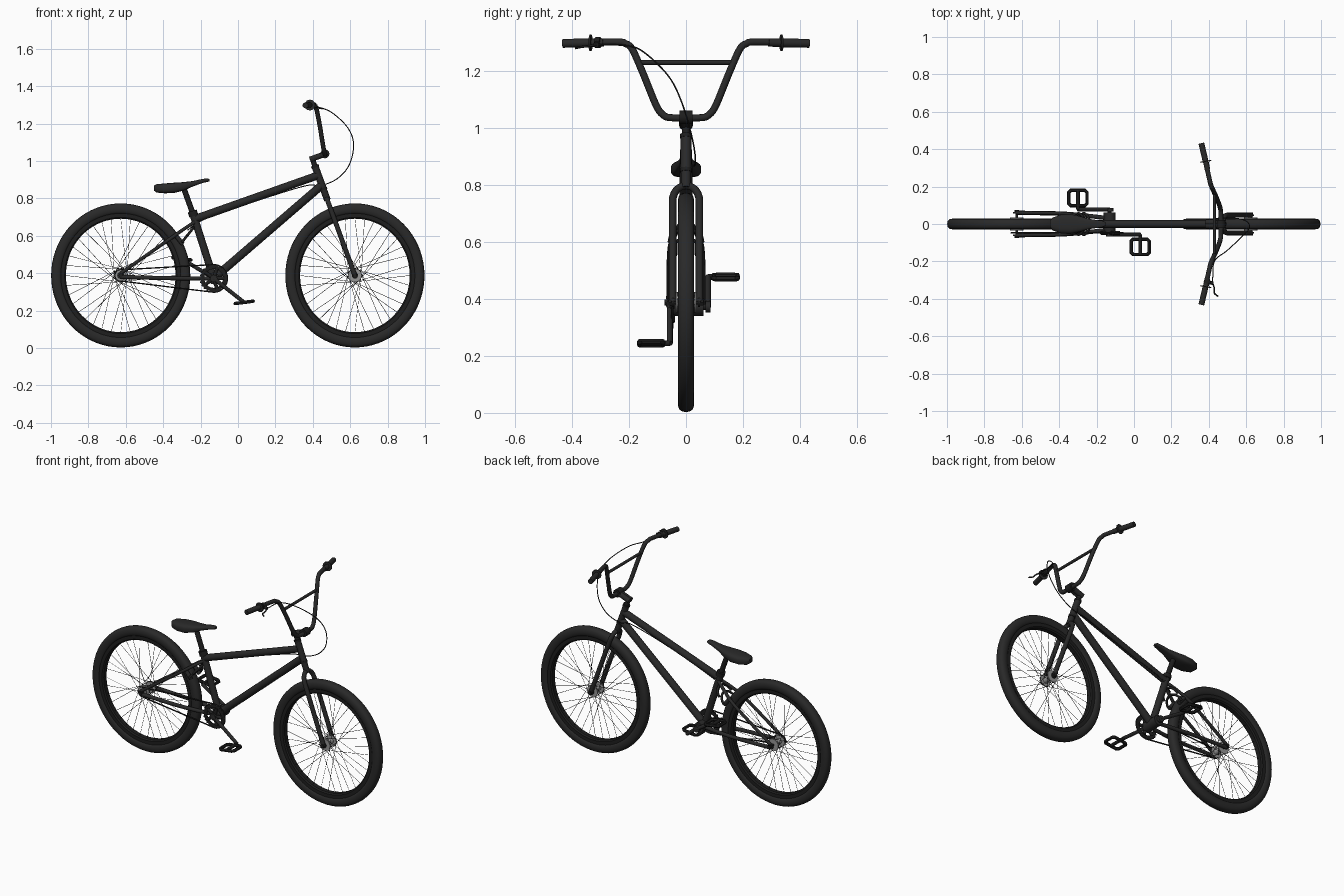
import bpy, bmesh, math
from math import sin, cos, pi, tau
from mathutils import Vector

old = bpy.data.objects.get("Cube")
if old:
    bpy.data.objects.remove(old, do_unlink=True)


def material(name, level):
    m = bpy.data.materials.new(name)
    m.use_nodes = True
    col = (level, level, level, 1)
    m.diffuse_color = col
    m.node_tree.nodes["Principled BSDF"].inputs["Base Color"].default_value = col
    return m


PAINT = material("black paint", 0.022)
RUBBER = material("dark rubber", 0.022)
DARK = material("deep black", 0.013)
STEEL = material("grey steel", 0.3)
parts = []


def add(name, mesh, mat):
    mesh.materials.clear()
    mesh.materials.append(mat)
    ob = bpy.data.objects.new(name, mesh)
    bpy.context.collection.objects.link(ob)
    parts.append(ob)
    return ob


def smooth_path(pts, n=8):
    """Catmull-Rom path through the points."""
    p = [Vector(q) for q in pts]
    p = [2 * p[0] - p[1]] + p + [2 * p[-1] - p[-2]]
    out = []
    for a, b, c, d in zip(p, p[1:], p[2:], p[3:]):
        for i in range(n):
            t = i / n
            out.append(0.5 * (2 * b + (c - a) * t + (2 * a - 5 * b + 4 * c - d) * t ** 2
                              + (3 * b - a - 3 * c + d) * t ** 3))
    return out + [p[-2]]


def tubes(name, paths, r, mat=PAINT, closed=False, res=3):
    """Round tubes swept along one or more paths."""
    cu = bpy.data.curves.new(name, "CURVE")
    cu.dimensions = "3D"
    cu.bevel_depth, cu.bevel_resolution, cu.use_fill_caps = r, res, True
    for path in paths:
        s = cu.splines.new("POLY")
        s.points.add(len(path) - 1)
        for pt, co in zip(s.points, path):
            pt.co = (*co, 1)
        s.use_cyclic_u = closed
    tmp = bpy.data.objects.new(name, cu)
    bpy.context.collection.objects.link(tmp)
    dg = bpy.context.evaluated_depsgraph_get()
    mesh = bpy.data.meshes.new_from_object(tmp.evaluated_get(dg))
    bpy.data.objects.remove(tmp, do_unlink=True)
    return add(name, mesh, mat)


def rod(name, a, b, r, mat=PAINT, res=4):
    return tubes(name, [[a, b]], r, mat, res=res)


def mirrored(path):
    return [path, [(x, -y, z) for x, y, z in path]]


def power(v, e):
    return math.copysign(abs(v) ** e, v)


def loft(name, rings, mat, wrap=False):
    """Skin a list of closed rings."""
    bm = bmesh.new()
    vs = [[bm.verts.new(c) for c in ring] for ring in rings]
    for a, b in zip(vs, vs[1:] + vs[:1] if wrap else vs[1:]):
        for i in range(len(a)):
            j = (i + 1) % len(a)
            bm.faces.new((a[i], a[j], b[j], b[i]))
    if not wrap:
        bm.faces.new(vs[0])
        bm.faces.new(vs[-1])
    bmesh.ops.recalc_face_normals(bm, faces=bm.faces)
    me = bpy.data.meshes.new(name)
    bm.to_mesh(me)
    bm.free()
    return add(name, me, mat)


def lathe(name, x, z, profile, mat, seg=72, squash=1.0, teeth=0.0):
    """Spin a closed (radius, y) profile about a sideways axle."""
    rings = []
    for k in range(seg):
        a = tau * k / seg
        cut = teeth if k % 4 > 1 else 0
        rings.append([(x + (r - cut * (r > 0.07)) * cos(a), y,
                       z + (r - cut * (r > 0.07)) * sin(a) * squash) for r, y in profile])
    return loft(name, rings, mat, wrap=True)


def box(r0, r1, y0, y1):
    return [(r0, y0), (r1, y0), (r1, y1), (r0, y1)]


# Wheels
AZ = 0.388
TALL = 1.035
for side, wx in (("front", 0.625), ("rear", -0.627)):
    tread = [(0.343 + 0.029 * power(cos(a), 0.8), 0.0285 * power(sin(a), 0.8))
             for a in (tau * i / 16 for i in range(16))]
    lathe(side + "_tyre", wx, AZ, tread, RUBBER, squash=TALL)
    rim = [(0.293, -0.014), (0.3, -0.021), (0.324, -0.021),
           (0.324, 0.021), (0.3, 0.021), (0.293, 0.014)]
    lathe(side + "_rim", wx, AZ, rim, DARK, squash=TALL)
    rod(side + "_hub", (wx, -0.034, AZ), (wx, 0.034, AZ), 0.016, STEEL)
    for s in (-1, 1):
        lathe(side + "_hub_flange", wx, AZ, box(0.012, 0.036, s * 0.03, s * 0.035), STEEL, 32)
    half = 0.062 if side == "front" else 0.075
    rod(side + "_axle", (wx, -half, AZ), (wx, half, AZ), 0.007, DARK)
    for s in (-1, 1):
        rod(side + "_axle_nut", (wx, s * (half - 0.012), AZ), (wx, s * half, AZ), 0.012, DARK, 1)
    spokes = []
    for k in range(36):
        a = tau * k / 36
        lean = 1.4 if k // 2 % 2 else -1.4
        y = 0.029 if k % 2 else -0.029
        spokes.append([(wx + 0.034 * cos(a + lean), y, AZ + 0.034 * sin(a + lean)),
                       (wx + 0.296 * cos(a), 0, AZ + 0.296 * TALL * sin(a))])
    tubes(side + "_spokes", spokes, 0.0012, DARK, res=0)


# Steering axis and fork
def steer(z, y=0.0):
    return (0.625 - (z - AZ) * 0.365, y, z)


rod("head_tube", steer(0.85), steer(0.965), 0.019)
rod("steerer", steer(0.79), steer(1.02), 0.014, DARK)
for z in (0.845, 0.965):
    rod("headset_cup", steer(z), steer(z + 0.012), 0.021, DARK)
legs = [steer(AZ, 0.047), steer(0.745, 0.047)]
arch = [steer(0.745 + 0.053 * sin(pi * i / 12), 0.047 * cos(pi * i / 12)) for i in range(13)]
tubes("fork", [legs[:1] + arch + [steer(AZ, -0.047)]], 0.0135)
rod("fork_crown", steer(0.79), steer(0.85), 0.018)
for s in (-1, 1):
    rod("fork_dropout", (0.625, s * 0.042, AZ), (0.625, s * 0.05, AZ), 0.017)

# Stem and handlebar
tubes("stem", [[(0.385, y, 1.008), (0.465, y, 1.037)] for y in (-0.008, 0.008)], 0.016)
rod("stem_clamp", (0.465, -0.022, 1.038), (0.465, 0.022, 1.038), 0.024, DARK)
half_bar = [(0.465, 0.05, 1.036), (0.462, 0.08, 1.046), (0.455, 0.105, 1.08), (0.437, 0.15, 1.19),
            (0.42, 0.188, 1.275), (0.41, 0.212, 1.296), (0.402, 0.245, 1.302), (0.363, 0.42, 1.298)]
right_half, left_half = mirrored(half_bar)
tubes("handlebar", [smooth_path(left_half[::-1] + right_half)], 0.0125)
rod("handlebar_crossbar", (0.43, -0.165, 1.23), (0.43, 0.165, 1.23), 0.0085)
for s in (-1, 1):
    rod("grip", (0.384, s * 0.33, 1.299), (0.36, s * 0.432, 1.297), 0.0155, RUBBER)
    rod("grip_flange", (0.385, s * 0.332, 1.299), (0.384, s * 0.338, 1.299), 0.029, RUBBER)
    rod("grip_collar", (0.393, s * 0.29, 1.3), (0.385, s * 0.33, 1.299), 0.0145, RUBBER)

# Brake lever and cable
rod("lever_clamp", (0.395, -0.3, 1.3), (0.39, -0.318, 1.3), 0.019, DARK)
rod("lever_body", (0.39, -0.31, 1.3), (0.422, -0.316, 1.292), 0.01, DARK)
tubes("brake_lever", [smooth_path([(0.42, -0.315, 1.292), (0.43, -0.345, 1.287),
                                   (0.43, -0.37, 1.284), (0.45, -0.387, 1.28)])], 0.004, DARK)
tubes("brake_cable", [smooth_path([
    (0.42, -0.31, 1.292), (0.43, -0.2, 1.288), (0.5, -0.14, 1.26), (0.585, -0.06, 1.18),
    (0.618, -0.015, 1.09), (0.595, 0.018, 0.98), (0.53, 0.032, 0.905), (0.44, 0.03, 0.868),
    (0.36, 0.015, 0.867), (0.1, 0.006, 0.787), (-0.18, 0.012, 0.688), (-0.27, 0.0, 0.63)])],
    0.0027, DARK)

# Frame
BX, BZ = -0.13, 0.372
rod("top_tube", (-0.225, 0, 0.692), (0.425, 0, 0.922), 0.021)
rod("down_tube", (BX, 0, BZ), (0.445, 0, 0.868), 0.022)
rod("seat_tube", (BX, 0, BZ), (-0.243, 0, 0.725), 0.02)
rod("seat_clamp", (-0.236, 0, 0.705), (-0.245, 0, 0.732), 0.025, DARK)
rod("seat_post", (-0.24, 0, 0.715), (-0.292, 0, 0.86), 0.015, DARK)
rod("bottom_bracket", (BX, -0.05, BZ), (BX, 0.062, BZ), 0.032)
tubes("chain_stays", [smooth_path(p) for p in mirrored([
    (-0.627, 0.06, 0.38), (-0.4, 0.056, 0.374), (-0.27, 0.046, 0.372), (BX, 0.03, 0.372)])], 0.0115)
tubes("seat_stays", [smooth_path(p) for p in mirrored([
    (-0.627, 0.06, 0.4), (-0.38, 0.056, 0.572), (-0.295, 0.036, 0.632), (-0.23, 0.01, 0.675)])], 0.0095)
for s in (-1, 1):
    rod("rear_dropout", (-0.627, s * 0.057, AZ), (-0.627, s * 0.063, AZ), 0.019)

# Rear brake arms arching over the tyre
for lift in (0, 0.035):
    bow = [(-0.3 + 0.035 * sin(pi * i / 10) + lift * 0.8, 0.058 * cos(pi * i / 10),
            0.565 + lift + 0.045 * sin(pi * i / 10)) for i in range(11)]
    tubes("rear_brake_arm", [bow], 0.007, DARK)
for s in (-1, 1):
    rod("brake_pad", (-0.335, s * 0.042, 0.605), (-0.295, s * 0.042, 0.555), 0.012, RUBBER)

# Saddle: (x, half width, top, bottom) sections
sections = [(-0.45, 0.016, 0.868, 0.842), (-0.435, 0.034, 0.876, 0.831), (-0.39, 0.051, 0.88, 0.827),
            (-0.34, 0.053, 0.884, 0.829), (-0.29, 0.042, 0.887, 0.842), (-0.24, 0.027, 0.893, 0.864),
            (-0.19, 0.02, 0.904, 0.882), (-0.165, 0.017, 0.907, 0.888), (-0.153, 0.01, 0.904, 0.891)]
rings = []
for x, w, top, low in sections:
    rings.append([(x, w * power(cos(a), 0.65),
                   (top + low) / 2 + (top - low) / 2 * power(sin(a), 0.75 if sin(a) > 0 else 0.45))
                  for a in (tau * i / 24 for i in range(24))])
loft("saddle", rings, RUBBER)

# Drivetrain
CY = -0.048
lathe("chainring", BX, BZ, box(0.05, 0.076, CY - 0.003, CY + 0.003), DARK, 96, teeth=0.006)
tubes("chainring_arms", [[(BX, CY, BZ), (BX + 0.056 * cos(a), CY, BZ + 0.056 * sin(a))]
                         for a in (tau * i / 5 for i in range(5))], 0.01, DARK)
lathe("rear_cog", -0.627, AZ, box(0.01, 0.028, CY - 0.003, CY + 0.003), STEEL, 32)
chain = [(BX + 0.074 * cos(a), CY, BZ + 0.074 * sin(a)) for a in (-pi / 2 + pi * i / 16 for i in range(17))]
chain += [(-0.627 + 0.03 * cos(a), CY, AZ + 0.03 * sin(a)) for a in (pi / 2 + pi * i / 10 for i in range(11))]
tubes("chain", [chain], 0.004, DARK, closed=True, res=1)

# Cranks and pedals
for side, cy, py, px, pz, tilt in (("right", -0.057, -0.122, 0.033, 0.244, 0.13),
                                   ("left", 0.077, 0.139, -0.3, 0.477, -0.13)):
    rod(side + "_crank", (BX, cy, BZ), (px, cy, pz), 0.0105)
    rod(side + "_crank_boss", (BX, cy - 0.009, BZ), (BX, cy + 0.009, BZ), 0.02)
    rod(side + "_pedal_axle", (px, cy, pz), (px, py * 1.3, pz), 0.01, DARK)
    outline = [(-0.049, -0.03), (-0.038, -0.041), (0.038, -0.041), (0.049, -0.03),
               (0.049, 0.03), (0.038, 0.041), (-0.038, 0.041), (-0.049, 0.03)]
    tubes(side + "_pedal", [[(px + u * cos(tilt), py + v, pz + u * sin(tilt)) for u, v in outline]],
          0.01, DARK, closed=True, res=1)
rod("bottom_bracket_axle", (BX, -0.06, BZ), (BX, 0.08, BZ), 0.011, DARK)

# Soft shading with crisp edges
bpy.ops.object.select_all(action="DESELECT")
for ob in parts:
    ob.select_set(True)
bpy.context.view_layer.objects.active = parts[0]
bpy.ops.object.shade_smooth_by_angle(angle=math.radians(40))
